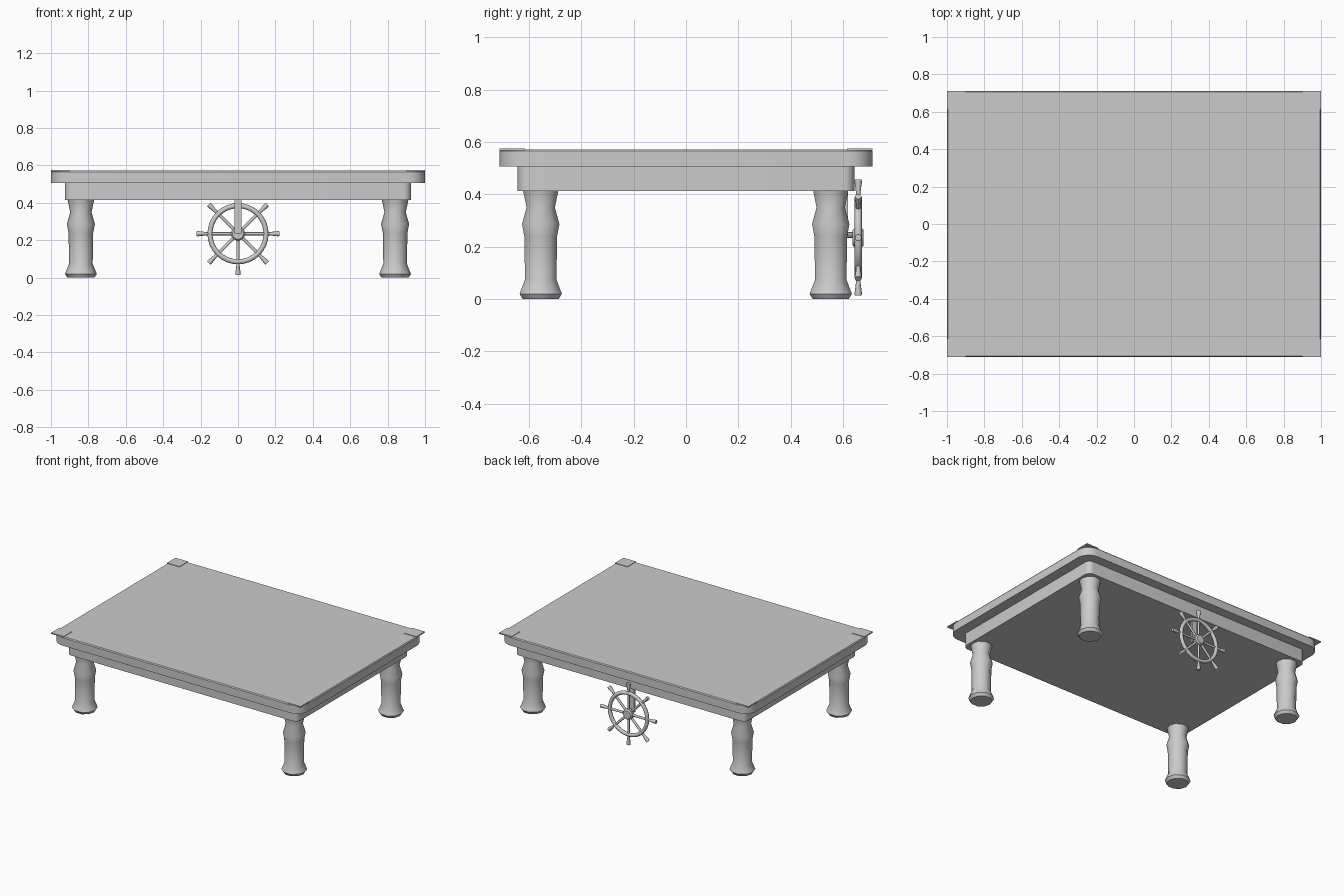
import bpy, bmesh, math
from mathutils import Matrix, Vector

if "Cube" in bpy.data.objects:
    bpy.data.objects.remove(bpy.data.objects["Cube"])

grey = bpy.data.materials.new("plain grey")
grey.diffuse_color = (0.6, 0.6, 0.6, 1)
grey.use_nodes = True
grey.node_tree.nodes["Principled BSDF"].inputs["Base Color"].default_value = grey.diffuse_color


def finish(name, bm, smooth=None):
    bmesh.ops.recalc_face_normals(bm, faces=bm.faces)
    me = bpy.data.meshes.new(name)
    bm.to_mesh(me)
    bm.free()
    me.materials.append(grey)
    ob = bpy.data.objects.new(name, me)
    bpy.context.collection.objects.link(ob)
    if smooth:
        bpy.ops.object.select_all(action='DESELECT')
        ob.select_set(True)
        bpy.context.view_layer.objects.active = ob
        bpy.ops.object.shade_smooth_by_angle(angle=math.radians(smooth))
    return ob


def box(name, x0, x1, y0, y1, z0, z1):
    bm = bmesh.new()
    bmesh.ops.create_cube(bm, size=1)
    for v in bm.verts:
        v.co = ((x0 + x1) / 2 + v.co.x * (x1 - x0),
                (y0 + y1) / 2 + v.co.y * (y1 - y0),
                (z0 + z1) / 2 + v.co.z * (z1 - z0))
    return finish(name, bm)


def rounded_slab(name, hx, hy, r, levels, seg=6):
    """Stack rounded rectangles; levels are (z, inset)."""
    bm = bmesh.new()
    rings = []
    for z, inset in levels:
        ring = []
        for q, (sx, sy) in enumerate([(1, 1), (-1, 1), (-1, -1), (1, -1)]):
            for i in range(seg + 1):
                a = math.pi / 2 * (q + i / seg)
                ring.append(bm.verts.new((sx * (hx - r) + (r - inset) * math.cos(a),
                                          sy * (hy - r) + (r - inset) * math.sin(a), z)))
        rings.append(ring)
    bridge(bm, rings)
    return finish(name, bm, 30)


def bridge(bm, rings):
    for a, b in zip(rings, rings[1:]):
        for i in range(len(a)):
            j = (i + 1) % len(a)
            bm.faces.new((a[i], a[j], b[j], b[i]))
    bm.faces.new(rings[0])
    bm.faces.new(rings[-1])


def turned(name, profile, sides, matrix, smooth=40):
    """Lathe a (radius, height) profile about local z."""
    bm = bmesh.new()
    rings = [[bm.verts.new((r * math.cos(2 * math.pi * i / sides),
                            r * math.sin(2 * math.pi * i / sides), z))
              for i in range(sides)] for r, z in profile]
    bridge(bm, rings)
    bmesh.ops.transform(bm, matrix=matrix, verts=bm.verts)
    return finish(name, bm, smooth)


# Table top, apron and raised square corner plates
rounded_slab("table_top", 1.0, 0.712, 0.09, [(0.507, 0), (0.565, 0), (0.572, 0.005)])
rounded_slab("apron", 0.925, 0.643, 0.04, [(0.414, 0), (0.509, 0)])
for sx in (-1, 1):
    for sy in (-1, 1):
        xs = sorted((sx * 0.9, sx * 1.0))
        ys = sorted((sy * 0.615, sy * 0.712))
        box("corner_plate", *xs, *ys, 0.568, 0.576)

# Turned legs
leg = [(0.072, 0), (0.085, 0.02), (0.063, 0.075), (0.066, 0.24),
       (0.075, 0.287), (0.057, 0.35), (0.071, 0.416)]
for x in (-0.84, 0.84):
    for y in (-0.555, 0.553):
        turned("leg", leg, 10, Matrix.Translation((x, y, 0)))

# Ship's wheel at the back: hub, rim, eight spokes with flared handles
hub_pos = Matrix.Translation((0, 0.658, 0.235))
along_y = Matrix.Rotation(math.pi / 2, 4, 'X')
turned("wheel_hub", [(0.030, -0.021), (0.038, -0.012), (0.038, 0.012), (0.030, 0.021)],
       12, hub_pos @ along_y)
bpy.ops.mesh.primitive_torus_add(major_radius=0.150, minor_radius=0.0135,
                                 major_segments=32, minor_segments=8,
                                 location=(0, 0.658, 0.235), rotation=(math.pi / 2, 0, 0))
rim = bpy.context.object
rim.name = "wheel_rim"
rim.data.materials.append(grey)
bpy.ops.object.shade_smooth_by_angle(angle=math.radians(50))
spoke = [(0.0085, 0.02), (0.0085, 0.17), (0.014, 0.212), (0.013, 0.222)]
for i in range(8):
    turned("wheel_spoke", spoke, 8, hub_pos @ Matrix.Rotation(i * math.pi / 4, 4, 'Y'), 50)

# Hanging bracket and axle
box("wheel_bracket", -0.018, 0.018, 0.603, 0.619, 0.235, 0.418)
turned("wheel_axle", [(0.012, -0.02), (0.012, 0.045)], 8,
       Matrix.Translation((0, 0.655, 0.245)) @ along_y)
